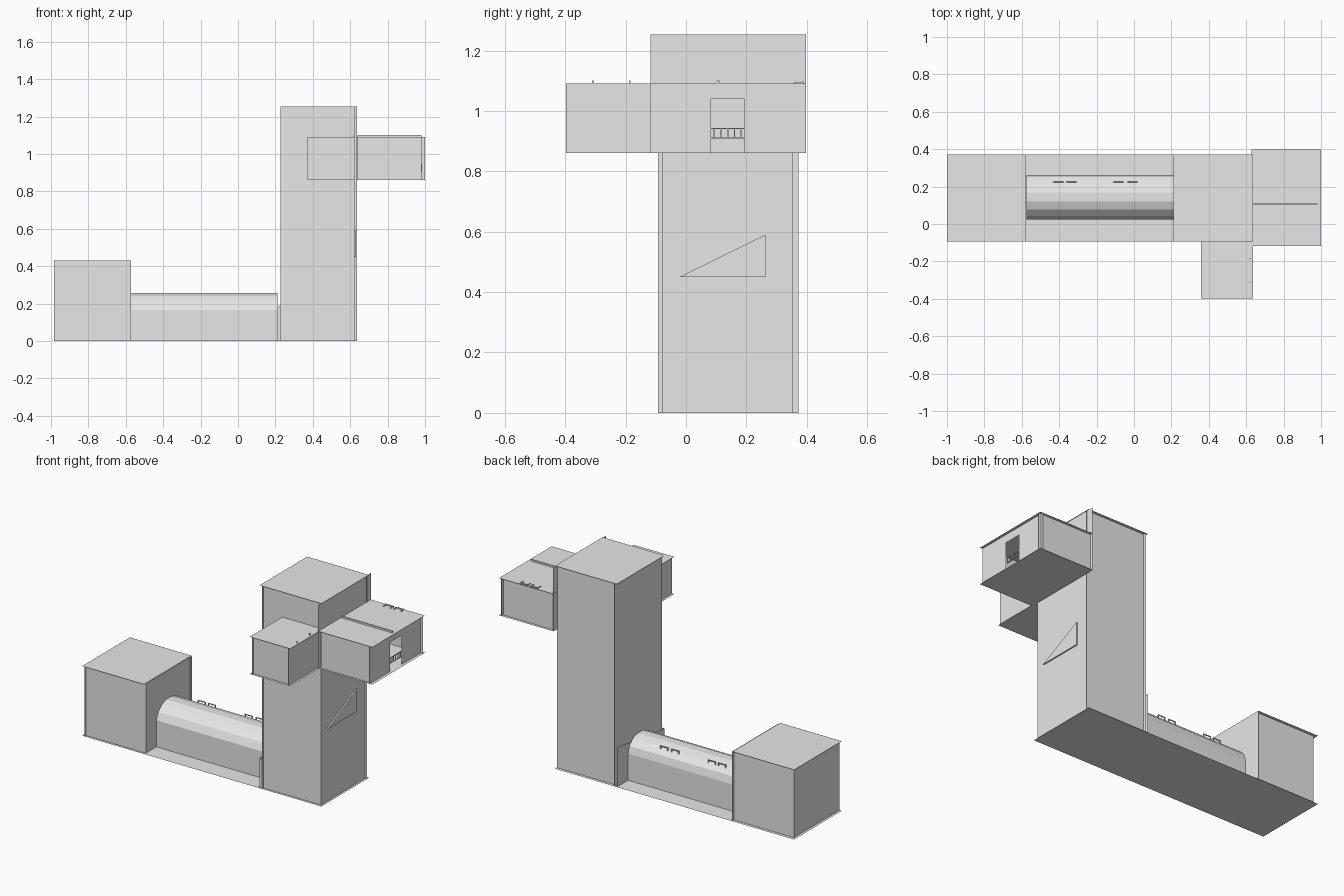
import bpy, bmesh
from mathutils import Vector

if "Cube" in bpy.data.objects:
    bpy.data.objects.remove(bpy.data.objects["Cube"])

grey = bpy.data.materials.new("plain_grey")
grey.diffuse_color = (0.8, 0.8, 0.8, 1)
grey.use_nodes = True
grey.node_tree.nodes["Principled BSDF"].inputs["Base Color"].default_value = grey.diffuse_color


def make(name, polys):
    """Object from a list of polygons (each a list of points)."""
    bm = bmesh.new()
    for p in polys:
        bm.faces.new([bm.verts.new(v) for v in p])
    bmesh.ops.remove_doubles(bm, verts=bm.verts, dist=1e-5)
    me = bpy.data.meshes.new(name)
    bm.to_mesh(me)
    bm.free()
    me.materials.append(grey)
    ob = bpy.data.objects.new(name, me)
    bpy.context.collection.objects.link(ob)
    return ob


def panel(name, axis, pos, a, b, sign=1):
    """Thin flat sheet at pos on an axis; a, b are ranges on the other two axes."""
    i = "xyz".index(axis)
    j, k = [n for n in range(3) if n != i]
    pts = []
    for u, w in ((a[0], b[0]), (a[1], b[0]), (a[1], b[1]), (a[0], b[1])):
        v = [0, 0, 0]
        v[i], v[j], v[k] = pos, u, w
        pts.append(Vector(v))
    n = (pts[1] - pts[0]).cross(pts[2] - pts[0])
    if n[i] * sign < 0:
        pts.reverse()
    return make(name, [pts])


def box(name, x, y, z):
    P = lambda i, j, k: (x[i], y[j], z[k])
    return make(name, [
        [P(0, 0, 0), P(0, 1, 0), P(1, 1, 0), P(1, 0, 0)],
        [P(0, 0, 1), P(1, 0, 1), P(1, 1, 1), P(0, 1, 1)],
        [P(0, 0, 0), P(1, 0, 0), P(1, 0, 1), P(0, 0, 1)],
        [P(0, 1, 0), P(0, 1, 1), P(1, 1, 1), P(1, 1, 0)],
        [P(0, 0, 0), P(0, 0, 1), P(0, 1, 1), P(0, 1, 0)],
        [P(1, 0, 0), P(1, 1, 0), P(1, 1, 1), P(1, 0, 1)]])


Y0, Y1 = -0.093, 0.372          # floor and roof depth
F, B = -0.078, 0.353            # front and back wall planes

# base floor
panel("base_floor", "z", 0, (-1, 0.635), (Y0, Y1), -1)

# low block on the left
h = 0.43
panel("block_front_wall", "y", F, (-0.984, -0.573), (0, h), -1)
panel("block_back_wall", "y", B, (-0.984, -0.573), (0, h), 1)
panel("block_left_wall", "x", -0.984, (Y0, B), (0, h), -1)
panel("block_right_wall", "x", -0.575, (F, Y1), (0, h), 1)
panel("block_roof", "z", h, (-1, -0.578), (Y0, Y1), 1)

# tower
h = 1.253
panel("tower_front_wall", "y", F, (0.228, 0.622), (0, h), -1)
panel("tower_back_wall", "y", B, (0.228, 0.635), (0, h), 1)
panel("tower_left_wall", "x", 0.228, (Y0, Y1), (0, h), -1)
panel("tower_right_wall", "x", 0.622, (F, B), (0, h), 1)
panel("tower_upper_right_wall", "x", 0.63, (-0.118, 0.397), (0.86, h), 1)
panel("tower_roof", "z", h, (0.212, 0.635), (Y0, Y1), 1)

# low end wall where the tunnel meets the tower
make("tunnel_end_wall", [
    [(0.212, Y1, 0), (0.212, Y0, 0), (0.212, Y0, 0.185), (0.212, Y1, 0.245)],
    [(0.212, Y0, 0), (0.228, Y0, 0), (0.228, Y0, 0.185), (0.212, Y0, 0.185)]])

# faceted tunnel
prof = [(0.024, 0), (0.024, 0.165), (0.044, 0.208), (0.077, 0.24), (0.12, 0.257),
        (0.168, 0.257), (0.215, 0.243), (0.25, 0.208), (0.262, 0.165), (0.262, 0)]
xa, xb = -0.575, 0.212
make("tunnel_shell", [[(xa, *p), (xb, *p), (xb, *q), (xa, *q)]
                      for p, q in zip(prof, prof[1:])])

# small grab rails on the tunnel roof
for n, x in enumerate((-0.43, -0.36, -0.11, -0.035)):
    for m, dx in enumerate((0, 0.048)):
        box(f"tunnel_rail_post_{n}_{m}", (x + dx, x + dx + 0.005), (0.221, 0.226), (0.225, 0.252))
    box(f"tunnel_rail_bar_{n}", (x, x + 0.053), (0.221, 0.226), (0.248, 0.253))

# upper room on the right, with a doorway in its outer wall
z0, z1 = 0.86, 1.09
dy0, dy1, dz = 0.083, 0.193, 1.04
panel("room_floor", "z", z0, (0.628, 1), (-0.117, 0.397), -1)
panel("room_roof", "z", z1, (0.628, 1), (-0.117, 0.397), 1)
panel("room_front_wall", "y", -0.104, (0.64, 0.982), (z0, z1), -1)
panel("room_back_wall", "y", 0.38, (0.63, 1.0), (z0, z1), 1)
panel("room_right_wall_front", "x", 0.982, (-0.117, dy0), (z0, z1), 1)
panel("room_right_wall_back", "x", 0.982, (dy1, 0.397), (z0, z1), 1)
panel("room_door_header", "x", 0.982, (dy0, dy1), (dz, z1), 1)
for n, z in enumerate((0.908, 0.94)):
    box(f"door_rail_{n}", (0.978, 0.983), (dy0, dy1), (z, z + 0.004))
for n in range(5):
    y = dy0 + 0.008 + n * 0.0225
    box(f"door_rail_post_{n}", (0.978, 0.983), (y, y + 0.004), (0.91, 0.942))

# roof bar and roof rails of the room
box("room_roof_bar", (0.64, 0.982), (0.103, 0.111), (z1, 1.101))
for n, x in enumerate((0.74, 0.81)):
    box(f"room_roof_rail_{n}", (x, x + 0.053), (0.384, 0.389), (1.091, 1.097))
    for m, dx in enumerate((0, 0.048)):
        box(f"room_rail_arm_{n}_{m}", (x + dx, x + dx + 0.005), (0.36, 0.389), (1.091, 1.096))

# front annex
panel("annex_floor", "z", z0, (0.357, 0.635), (-0.397, F), -1)
panel("annex_roof", "z", z1, (0.357, 0.635), (-0.397, F), 1)
panel("annex_front_wall", "y", -0.382, (0.372, 0.622), (z0, z1), -1)
panel("annex_left_wall", "x", 0.372, (-0.397, F), (z0, z1), -1)
panel("annex_right_wall", "x", 0.622, (-0.397, F), (z0, z1), 1)
for n, y in enumerate((-0.312, -0.188)):
    box(f"annex_roof_stud_{n}", (0.617, 0.622), (y, y + 0.005), (z1, 1.1))

# raised triangle on the tower's right wall
tri = [(-0.022, 0.45), (0.263, 0.45), (0.263, 0.59)]
x0, x1 = 0.622, 0.63
make("tower_triangle_plate", [[(x1, *p) for p in tri]] + [
    [(x0, *p), (x0, *q), (x1, *q), (x1, *p)] for p, q in zip(tri, tri[1:] + tri[:1])])
